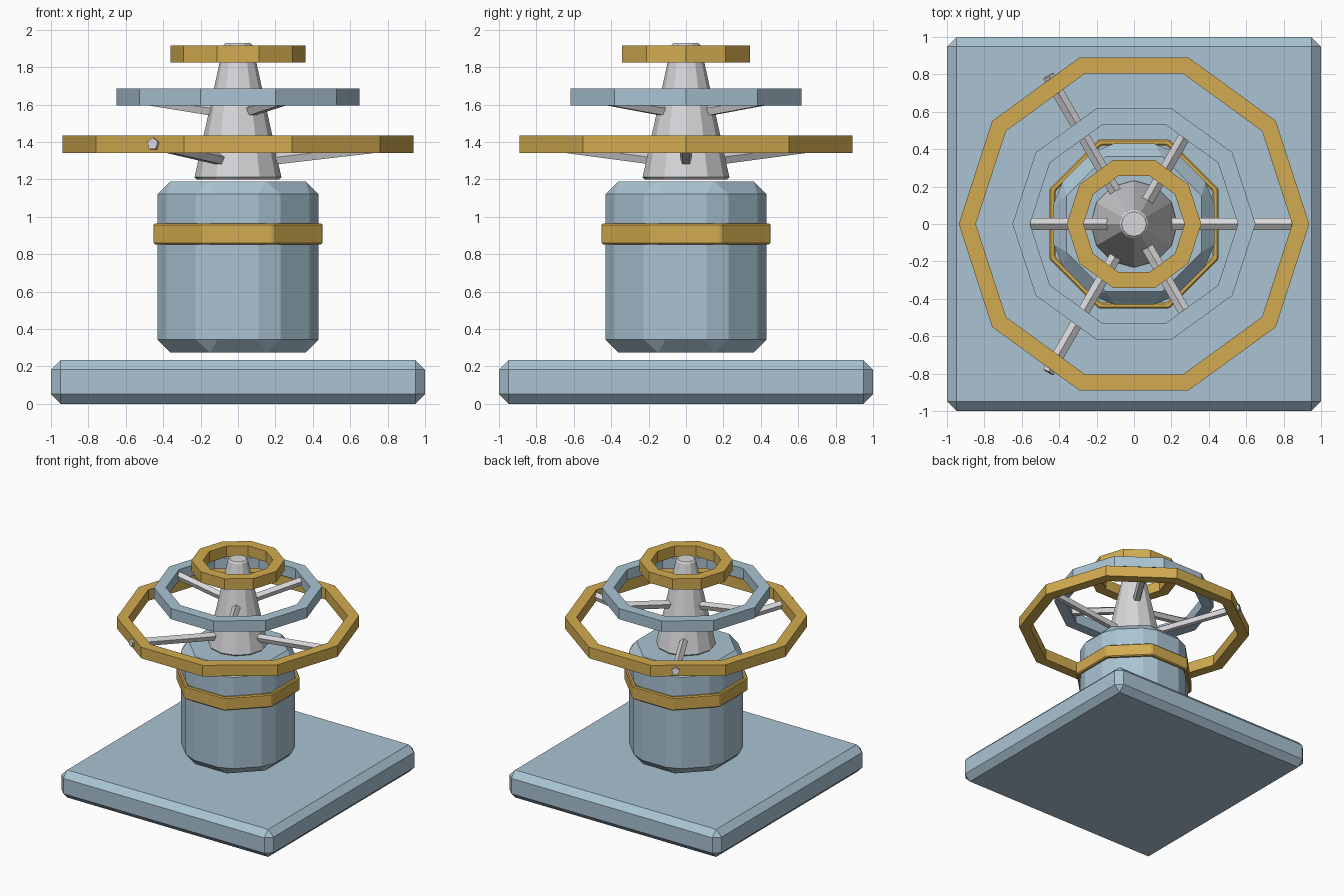
import bpy, bmesh, math
from mathutils import Vector

if "Cube" in bpy.data.objects:
    bpy.data.objects.remove(bpy.data.objects["Cube"])


def material(name, rgb):
    m = bpy.data.materials.new(name)
    m.diffuse_color = (*rgb, 1)
    m.use_nodes = True
    m.node_tree.nodes["Principled BSDF"].inputs["Base Color"].default_value = m.diffuse_color
    return m


BLUE = material("pale_blue", (0.40, 0.55, 0.65))
GOLD = material("gold", (0.65, 0.41, 0.08))
GREY = material("light_grey", (0.68, 0.68, 0.70))


def finish(name, bm, mat, bevel=0):
    bmesh.ops.recalc_face_normals(bm, faces=bm.faces[:])
    me = bpy.data.meshes.new(name)
    bm.to_mesh(me)
    bm.free()
    me.materials.append(mat)
    ob = bpy.data.objects.new(name, me)
    bpy.context.collection.objects.link(ob)
    if bevel:
        b = ob.modifiers.new("bevel", 'BEVEL')
        b.width = bevel
        b.segments = 1
        b.limit_method = 'ANGLE'
        b.angle_limit = math.radians(35)
    return ob


def lathe(name, mat, profile, sides, start=0, closed=False, bevel=0):
    """Spin (radius, z) points into a faceted solid or a closed hoop."""
    bm = bmesh.new()
    loops = []
    for r, z in profile:
        loops.append([bm.verts.new((r * math.cos(start + math.tau * i / sides),
                                    r * math.sin(start + math.tau * i / sides), z))
                      for i in range(sides)])
    pairs = list(zip(loops, loops[1:]))
    if closed:
        pairs.append((loops[-1], loops[0]))
    else:
        bm.faces.new(loops[0])
        bm.faces.new(loops[-1])
    for a, b in pairs:
        for i in range(sides):
            j = (i + 1) % sides
            bm.faces.new((a[i], a[j], b[j], b[i]))
    return finish(name, bm, mat, bevel)


def hoop(name, mat, outer, inner, z0, z1, sides, start=0, bevel=0):
    return lathe(name, mat, [(outer, z0), (outer, z1), (inner, z1), (inner, z0)],
                 sides, start, True, bevel)


def spoke(name, angle, r0, z0, r1, z1, radius=0.034):
    d = Vector((math.cos(angle), math.sin(angle), 0))
    a, b = d * r0 + Vector((0, 0, z0)), d * r1 + Vector((0, 0, z1))
    axis = (b - a).normalized()
    side = Vector((0, 0, 1)).cross(axis).normalized()
    up = axis.cross(side)
    bm = bmesh.new()
    ends = []
    for p in (a, b):
        ends.append([bm.verts.new(p + radius * (up * math.cos(t) + side * math.sin(t)))
                     for t in (math.tau * i / 5 for i in range(5))])
    bm.faces.new(ends[0])
    bm.faces.new(ends[1])
    for i in range(5):
        j = (i + 1) % 5
        bm.faces.new((ends[0][i], ends[0][j], ends[1][j], ends[1][i]))
    finish(name, bm, GREY)


# Square base slab with chamfered edges
bm = bmesh.new()
bmesh.ops.create_cube(bm, size=1)
for v in bm.verts:
    v.co = (v.co.x * 2, v.co.y * 2, (v.co.z + 0.5) * 0.235)
finish("base_slab", bm, BLUE, 0.052)

# Chamfered octagonal body, floating just above the slab
eighth = math.pi / 8
lathe("body", BLUE, [(0.465, 0.275), (0.465, 1.19)], 8, eighth, bevel=0.068)

# Gold band around the body
hoop("body_band", GOLD, 0.49, 0.455, 0.853, 0.965, 8, eighth, bevel=0.008)

# Tapered shaft
lathe("shaft", GREY, [(0.22, 1.2), (0.232, 1.212), (0.078, 1.918), (0.066, 1.93)], 12)

# Three stacked ten-sided hoops
hoop("lower_wheel", GOLD, 0.937, 0.846, 1.342, 1.436, 10)
hoop("middle_wheel", BLUE, 0.65, 0.556, 1.595, 1.687, 10)
hoop("upper_wheel", GOLD, 0.36, 0.27, 1.825, 1.917, 10)

# Slanted spokes for the lower and middle wheels
for i in range(3):
    a = math.tau * i / 3
    spoke(f"lower_spoke_{i + 1}", a, 0.12, 1.298, 0.915, 1.39)
    spoke(f"middle_spoke_{i + 1}", a + math.pi / 3, 0.1, 1.562, 0.595, 1.642)
